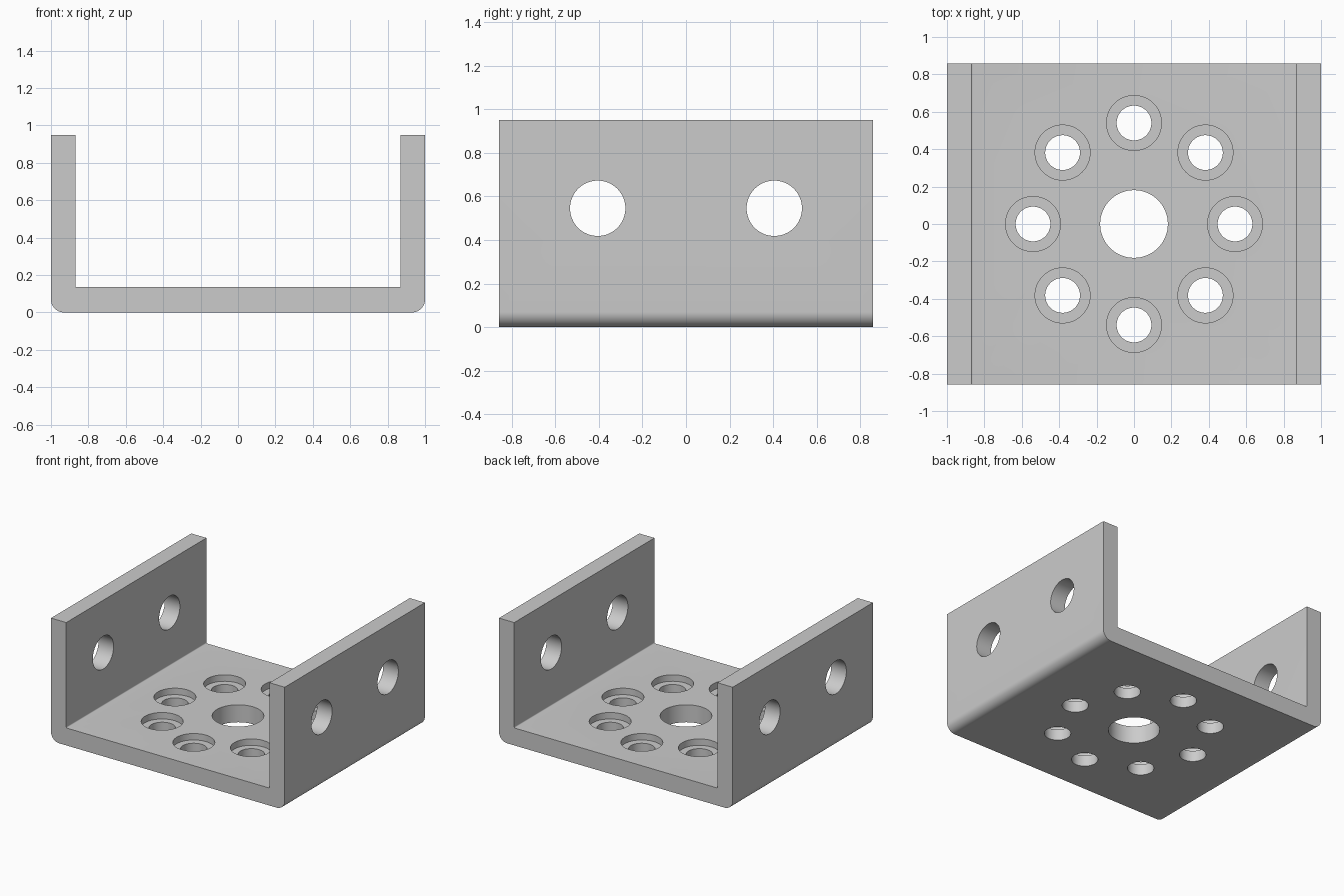
import bpy, bmesh, math
from mathutils import Matrix, Vector

cube = bpy.data.objects.get("Cube")
if cube:
    bpy.data.objects.remove(cube, do_unlink=True)

HALF_W, HALF_D, HEIGHT = 1.0, 0.857, 0.95
WALL, FLOOR = 0.13, 0.135
BEND, INNER_BEND = 0.07, 0.008
SINK_DEPTH = 0.05

metal = bpy.data.materials.new("plain grey metal")
metal.use_nodes = True
grey = (0.6, 0.6, 0.6, 1)
metal.diffuse_color = grey
metal.node_tree.nodes["Principled BSDF"].inputs["Base Color"].default_value = grey


def make_object(name, bm):
    mesh = bpy.data.meshes.new(name)
    bm.to_mesh(mesh)
    bm.free()
    mesh.materials.append(metal)
    obj = bpy.data.objects.new(name, mesh)
    bpy.context.collection.objects.link(obj)
    return obj


def arc(cx, cz, radius, start, steps):
    """Quarter turn, anticlockwise from the start angle in degrees."""
    angles = [math.radians(start + 90 * i / steps) for i in range(steps + 1)]
    return [(cx + radius * math.cos(a), cz + radius * math.sin(a)) for a in angles]


# U-shaped channel: right half of the profile, mirrored, then extruded in depth
inner_x = HALF_W - WALL
half = arc(HALF_W - BEND, BEND, BEND, -90, 12)
half += [(HALF_W, HEIGHT), (inner_x, HEIGHT)]
half += arc(inner_x - INNER_BEND, FLOOR + INNER_BEND, INNER_BEND, -90, 4)[::-1]
profile = half + [(-x, z) for x, z in reversed(half)]

bm = bmesh.new()
face = bm.faces.new([bm.verts.new((x, -HALF_D, z)) for x, z in profile])
extruded = bmesh.ops.extrude_face_region(bm, geom=[face])["geom"]
moved = [v for v in extruded if isinstance(v, bmesh.types.BMVert)]
bmesh.ops.translate(bm, verts=moved, vec=(0, 2 * HALF_D, 0))
bmesh.ops.recalc_face_normals(bm, faces=bm.faces)
bracket = make_object("channel_bracket", bm)


def drill(center, radius, length, axis="Z"):
    """Cut a round hole through the bracket."""
    bm = bmesh.new()
    turn = Matrix.Rotation(math.pi / 2, 4, "Y") if axis == "X" else Matrix()
    bmesh.ops.create_cone(bm, cap_ends=True, segments=64, radius1=radius,
                          radius2=radius, depth=length,
                          matrix=Matrix.Translation(Vector(center)) @ turn)
    cutter = make_object("hole_cutter", bm)
    cutter.hide_render = True
    cut = bracket.modifiers.new("hole", "BOOLEAN")
    cut.operation = "DIFFERENCE"
    cut.solver = "EXACT"
    cut.object = cutter
    bpy.ops.object.modifier_apply(modifier=cut.name)
    bpy.data.objects.remove(cutter, do_unlink=True)


bpy.ops.object.select_all(action="DESELECT")
bracket.select_set(True)
bpy.context.view_layer.objects.active = bracket

# Large centre hole and ring of counterbored screw holes in the floor
drill((0, 0, FLOOR / 2), 0.181, 0.4)
for i in range(8):
    a = i * math.pi / 4
    x, y = 0.54 * math.cos(a), 0.54 * math.sin(a)
    drill((x, y, FLOOR), 0.147, 2 * SINK_DEPTH)
    drill((x, y, FLOOR / 2), 0.093, 0.4)

# Two holes through each side wall
for side in (-1, 1):
    for y in (-0.405, 0.405):
        drill((side * (HALF_W - WALL / 2), y, 0.545), 0.127, 0.3, "X")

bpy.ops.object.shade_smooth_by_angle(angle=math.radians(30))
